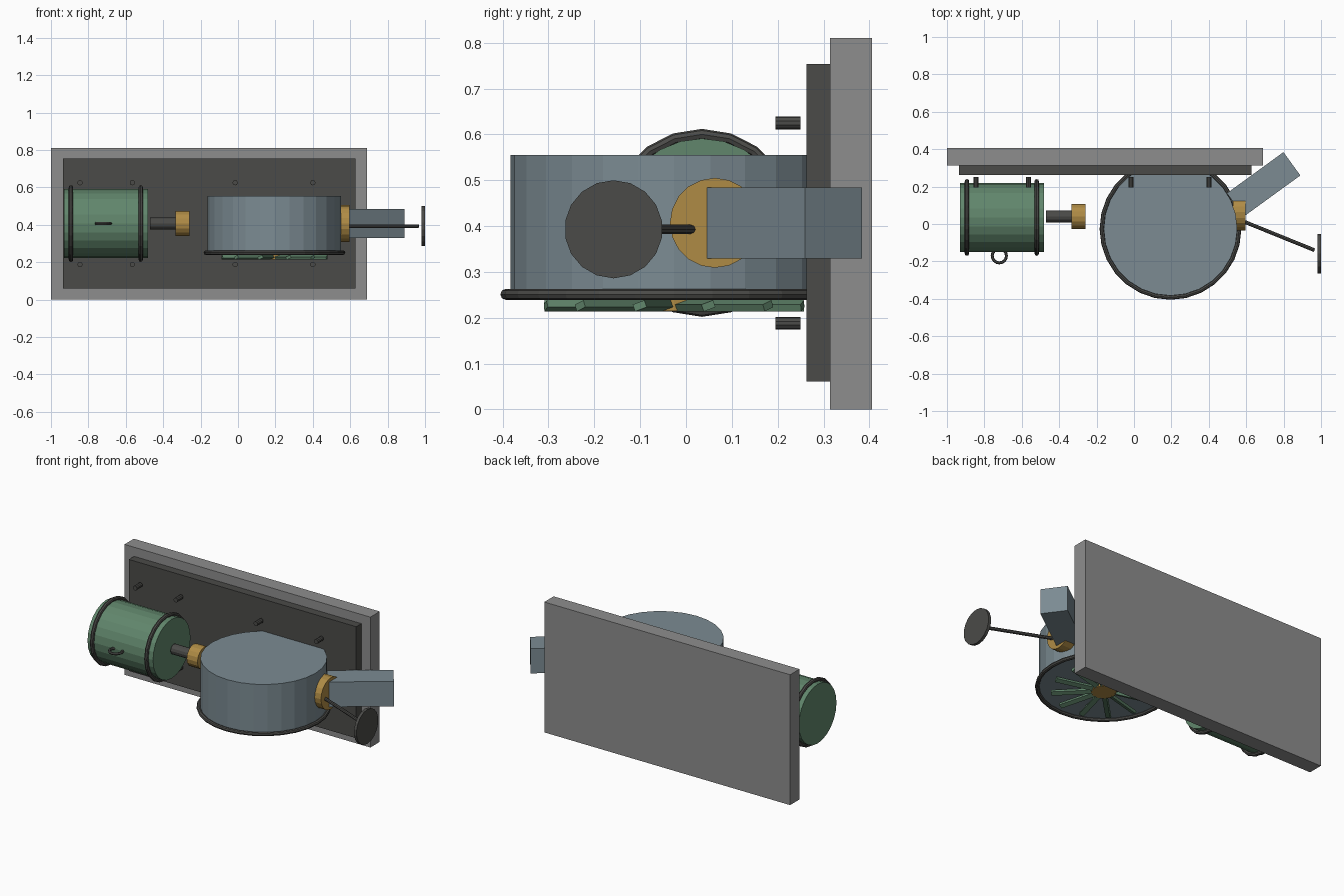
import bpy, math
from mathutils import Vector

if "Cube" in bpy.data.objects:
    bpy.data.objects.remove(bpy.data.objects["Cube"])


def mat(name, r, g, b):
    m = bpy.data.materials.new(name)
    m.diffuse_color = (r, g, b, 1)
    m.use_nodes = True
    m.node_tree.nodes["Principled BSDF"].inputs["Base Color"].default_value = m.diffuse_color
    return m


GREEN = mat("green_paint", 0.12, 0.24, 0.15)
SLATE = mat("slate_paint", 0.20, 0.26, 0.29)
DARK = mat("dark_iron", 0.07, 0.07, 0.065)
BRASS = mat("brass", 0.43, 0.26, 0.06)
STONE = mat("grey_stone", 0.27, 0.27, 0.27)


def finish(name, m):
    o = bpy.context.object
    o.name = name
    o.data.materials.append(m)
    return o


def box(name, loc, size, m, rot=(0, 0, 0)):
    bpy.ops.mesh.primitive_cube_add(size=1, location=loc, rotation=rot)
    o = finish(name, m)
    o.scale = size
    return o


def rod(name, a, b, r, m, sides=20):
    """Closed cylinder running from point a to point b."""
    a, b = Vector(a), Vector(b)
    d = b - a
    bpy.ops.mesh.primitive_cylinder_add(
        vertices=sides, radius=r, depth=d.length, location=(a + b) / 2,
        rotation=d.to_track_quat('Z', 'Y').to_euler())
    return finish(name, m)


def ring(name, loc, major, minor, m, rot=(0, 0, 0), sides=24, tube=8):
    bpy.ops.mesh.primitive_torus_add(
        location=loc, rotation=rot, major_radius=major, minor_radius=minor,
        major_segments=sides, minor_segments=tube)
    return finish(name, m)


# Wall slab and mounting plate
box("wall_slab", (-0.155, 0.36, 0.405), (1.69, 0.092, 0.81), STONE)
box("mounting_plate", (-0.153, 0.289, 0.407), (1.563, 0.052, 0.693), DARK)

# Plate bolts, top and bottom rows
for x in (-0.845, -0.565, -0.015, 0.40):
    for z in (0.188, 0.625):
        rod("plate_bolt", (x, 0.195, z), (x, 0.25, z), 0.014, DARK, 10)

# Motor drum with bands and lifting ring
MY, MZ = 0.035, 0.407
rod("motor_drum", (-0.93, MY, MZ), (-0.48, MY, MZ), 0.184, GREEN, 24)
for x in (-0.893, -0.52):
    ring("motor_band", (x, MY, MZ), 0.193, 0.012, DARK, (0, math.pi / 2, 0), 20)
ring("lifting_ring", (-0.72, -0.17, MZ), 0.038, 0.008, DARK, sides=16, tube=6)

# Drive shaft and coupling
rod("drive_shaft", (-0.47, 0.04, MZ), (-0.32, 0.04, MZ), 0.031, DARK, 12)
rod("shaft_coupling", (-0.334, 0.04, MZ), (-0.26, 0.04, MZ), 0.067, BRASS, 16)

# Fan casing with bottom rim
CX, CY = 0.195, -0.026
rod("fan_casing", (CX, CY, 0.255), (CX, CY, 0.555), 0.357, SLATE, 28)
ring("casing_rim", (CX, CY, 0.251), 0.367, 0.012, DARK, sides=28)

# Fan hub and tilted radial blades under the casing
rod("fan_hub", (CX, CY, 0.215), (CX, CY, 0.257), 0.07, BRASS, 16)
for i in range(12):
    a = math.radians(15 + 30 * i)
    box("fan_blade", (CX + 0.175 * math.cos(a), CY + 0.175 * math.sin(a), 0.226),
        (0.23, 0.028, 0.016), GREEN, (0.35, 0, a))

# Outlet flange and angled duct
rod("outlet_flange", (0.53, 0.063, MZ), (0.595, 0.063, MZ), 0.098, BRASS, 20)
box("outlet_duct", (0.693, 0.212, 0.407), (0.374, 0.154, 0.155), SLATE,
    (0, 0, math.radians(36)))

# Control rod and hand disc
rod("control_rod", (0.57, 0.02, 0.393), (0.965, -0.14, 0.393), 0.01, DARK, 8)
rod("hand_disc", (0.982, -0.158, 0.393), (1.0, -0.158, 0.393), 0.107, DARK, 18)
